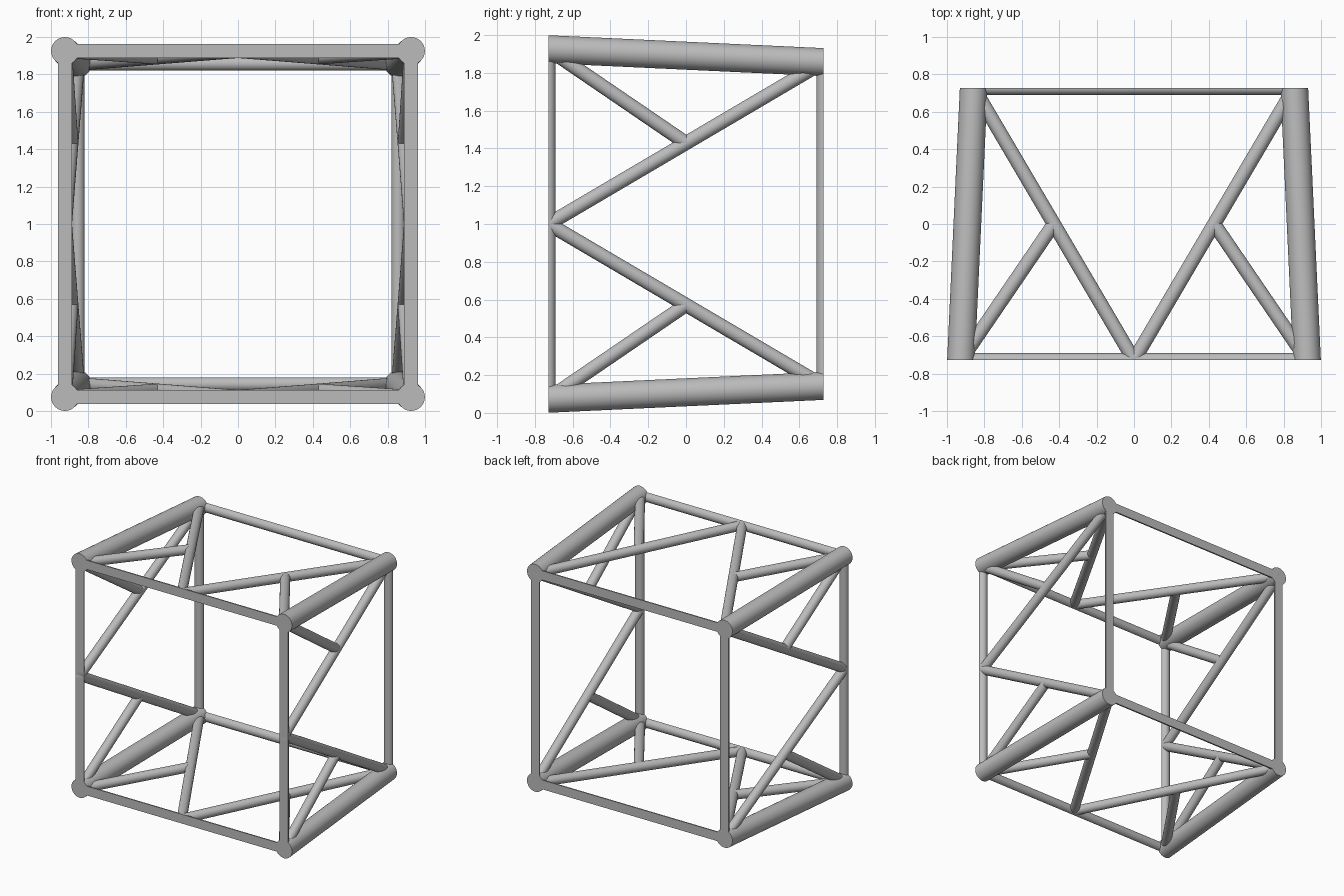
import bpy
import bmesh
from math import pi, radians
from mathutils import Matrix, Vector

if "Cube" in bpy.data.objects:
    bpy.data.objects.remove(bpy.data.objects["Cube"], do_unlink=True)

DEPTH = 0.728            # half length, front to back
FRONT, BACK = 0.925, 0.857   # half width of the frame at each end
CHORD_R, TUBE_R = 0.074, 0.0375
SIDES = 40

grey = bpy.data.materials.new("steel grey")
grey.use_nodes = True
grey.diffuse_color = (0.5, 0.5, 0.5, 1)
grey.node_tree.nodes["Principled BSDF"].inputs["Base Color"].default_value = (0.5, 0.5, 0.5, 1)


def tube(name, a, b, radius, turn, extend=0.0):
    """Round bar from a to b, turned about the long axis, trimmed flush at both ends."""
    a, b = Vector(a), Vector(b)
    axis = (b - a).normalized()
    a, b = a - axis * extend, b + axis * extend
    place = Matrix.Translation((a + b) / 2) @ axis.to_track_quat('Z', 'Y').to_matrix().to_4x4()
    bm = bmesh.new()
    bmesh.ops.create_cone(bm, cap_ends=True, segments=SIDES, radius1=radius,
                          radius2=radius, depth=(b - a).length, matrix=place)
    for face in bm.faces:
        face.smooth = True
    for side in (-1, 1):
        bmesh.ops.bisect_plane(bm, geom=bm.verts[:] + bm.edges[:] + bm.faces[:],
                               dist=1e-5, plane_co=(0, side * DEPTH, 0),
                               plane_no=(0, side, 0), clear_outer=True)
        rim = [e for e in bm.edges if e.is_boundary]
        if rim:
            bmesh.ops.holes_fill(bm, edges=rim, sides=0)
    bmesh.ops.recalc_face_normals(bm, faces=bm.faces[:])
    bmesh.ops.rotate(bm, verts=bm.verts[:], cent=(0, 0, 0), matrix=Matrix.Rotation(turn, 3, 'Y'))
    mesh = bpy.data.meshes.new(name)
    bm.to_mesh(mesh)
    bm.free()
    mesh.set_sharp_from_angle(angle=radians(35))
    mesh.materials.append(grey)
    obj = bpy.data.objects.new(name, mesh)
    obj.location.z = 1
    bpy.context.scene.collection.objects.link(obj)


# The same panel repeats on all four sides
for i, panel in enumerate(("top", "left", "bottom", "right")):
    turn = i * pi / 2
    # Heavy tapering corner chord
    tube(panel + "_chord", (FRONT, -DEPTH, FRONT), (BACK, DEPTH, BACK), CHORD_R, turn, 0.1)
    # Half-round rails of the end frames
    tube(panel + "_front_rail", (-FRONT, -DEPTH, FRONT), (FRONT, -DEPTH, FRONT), TUBE_R, turn)
    tube(panel + "_back_rail", (-BACK, DEPTH, BACK), (BACK, DEPTH, BACK), TUBE_R, turn)
    # Diagonals with a short brace meeting each at its middle
    apex = Vector((0, -DEPTH, FRONT))
    for s, hand in ((-1, "a"), (1, "b")):
        corner = Vector((s * BACK, DEPTH, BACK))
        tube(f"{panel}_diagonal_{hand}", apex, corner, TUBE_R, turn)
        tube(f"{panel}_brace_{hand}", (apex + corner) / 2,
             (s * FRONT, -DEPTH, FRONT), TUBE_R, turn)
